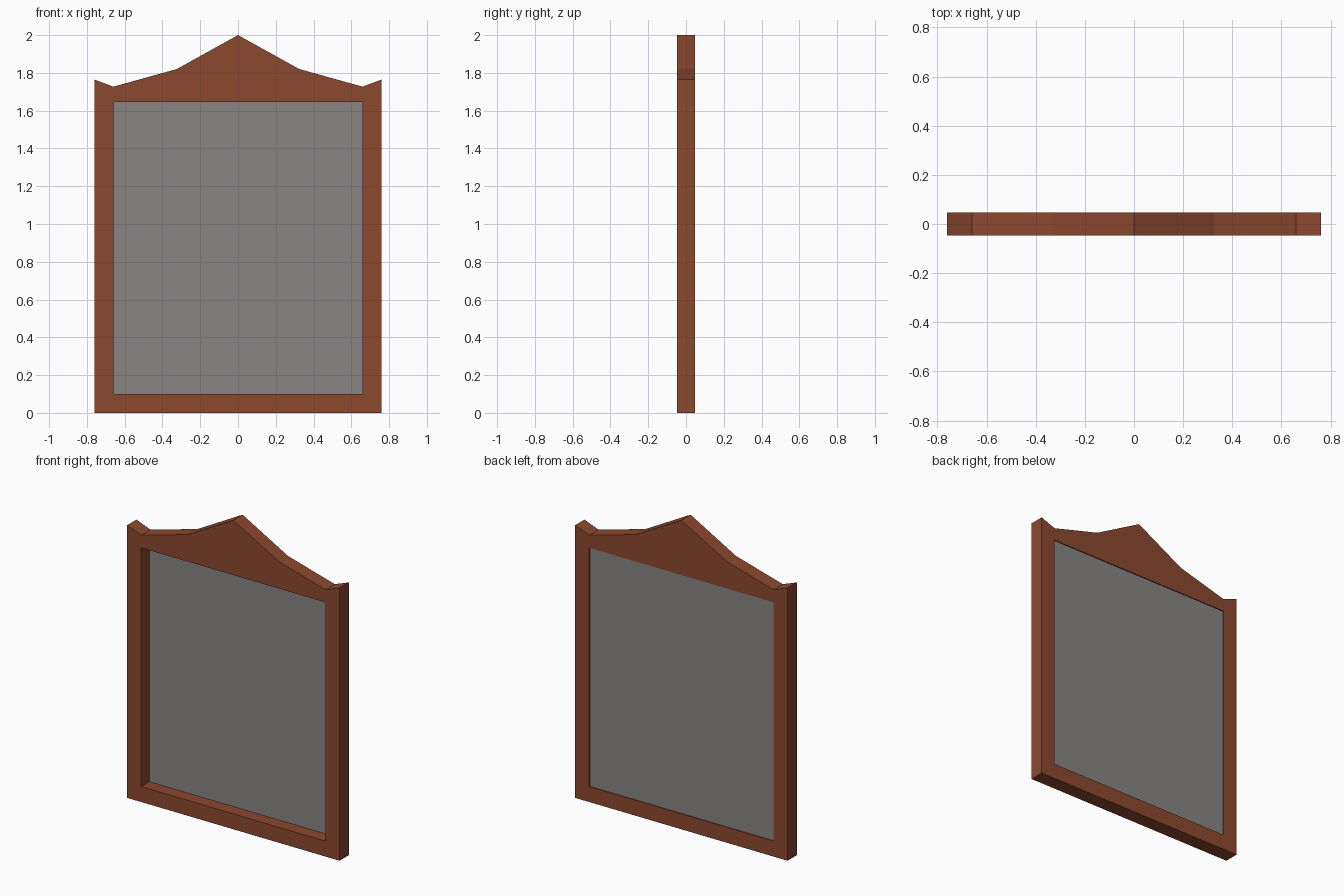
import bpy
import bmesh

default = bpy.data.objects.get("Cube")
if default:
    bpy.data.objects.remove(default, do_unlink=True)

HALF_DEPTH = 0.047


def make_material(name, rgb):
    mat = bpy.data.materials.new(name)
    mat.use_nodes = True
    colour = (*rgb, 1.0)
    mat.diffuse_color = colour
    bsdf = next(n for n in mat.node_tree.nodes if n.type == 'BSDF_PRINCIPLED')
    bsdf.inputs["Base Color"].default_value = colour
    return mat


def extrude_profile(name, profile, y_front, y_back, mat):
    """Extrude an outline of (x, z) points from y_front to y_back."""
    bm = bmesh.new()
    face = bm.faces.new([bm.verts.new((x, y_front, z)) for x, z in profile])
    result = bmesh.ops.extrude_face_region(bm, geom=[face], use_keep_orig=True)
    moved = [v for v in result["geom"] if isinstance(v, bmesh.types.BMVert)]
    bmesh.ops.translate(bm, verts=moved, vec=(0, y_back - y_front, 0))
    bmesh.ops.recalc_face_normals(bm, faces=bm.faces)
    mesh = bpy.data.meshes.new(name)
    bm.to_mesh(mesh)
    bm.free()
    mesh.materials.append(mat)
    obj = bpy.data.objects.new(name, mesh)
    bpy.context.collection.objects.link(obj)
    return obj


def rectangle(half_width, bottom, top):
    return [(-half_width, bottom), (half_width, bottom),
            (half_width, top), (-half_width, top)]


wood = make_material("reddish brown wood", (0.26, 0.065, 0.028))
glass = make_material("mirror grey", (0.25, 0.235, 0.23))

# Frame outline: right half from the base to the crest, mirrored to the left
half = [(0.76, 0), (0.76, 1.765), (0.66, 1.727), (0.325, 1.82)]
outline = half + [(0, 2.0)] + [(-x, z) for x, z in reversed(half)]
frame = extrude_profile("frame", outline, -HALF_DEPTH, HALF_DEPTH, wood)

# Rectangular opening cut right through the frame
opening = rectangle(0.66, 0.1, 1.645)
cutter = extrude_profile("opening_cutter", opening, -0.2, 0.2, wood)
cutter.hide_render = True
cutter.hide_set(True)
cut = frame.modifiers.new("opening", 'BOOLEAN')
cut.operation = 'DIFFERENCE'
cut.solver = 'EXACT'
cut.object = cutter

# Mirror pane, set deep in the frame close to its back
extrude_profile("mirror_pane", opening, 0.036, 0.041, glass)
